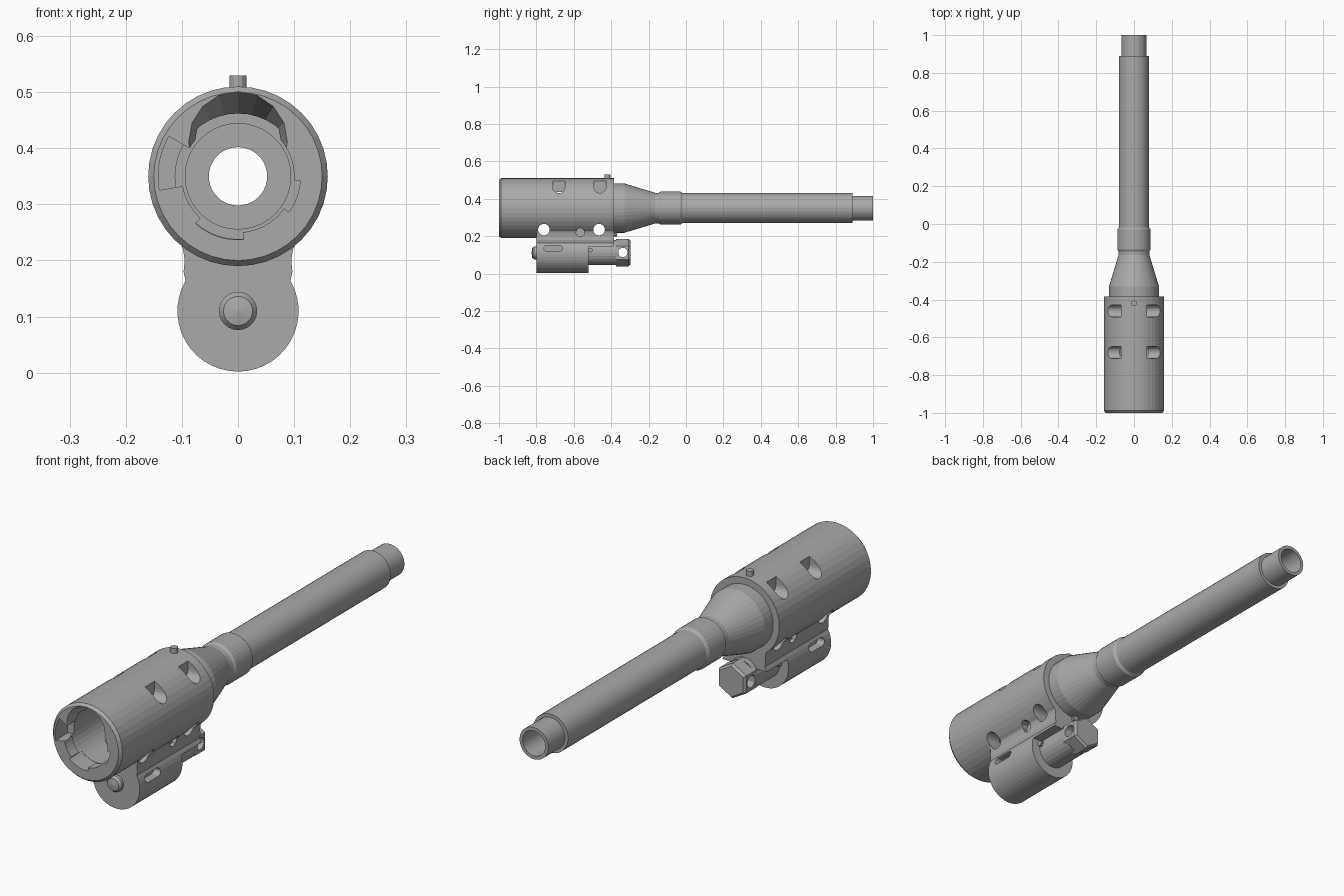
import bpy, bmesh, math
from mathutils import Vector, Matrix

cube = bpy.data.objects.get("Cube")
if cube:
    bpy.data.objects.remove(cube, do_unlink=True)

grey = bpy.data.materials.new("gunmetal grey")
grey.use_nodes = True
grey.diffuse_color = (0.4, 0.4, 0.4, 1)
grey.node_tree.nodes["Principled BSDF"].inputs["Base Color"].default_value = (0.4, 0.4, 0.4, 1)

AXIS = 0.35   # height of the barrel axis
LUG = 0.11    # height of the plunger axis


def finish(bm, name):
    bmesh.ops.remove_doubles(bm, verts=bm.verts, dist=1e-5)
    bmesh.ops.recalc_face_normals(bm, faces=bm.faces)
    mesh = bpy.data.meshes.new(name)
    bm.to_mesh(mesh)
    bm.free()
    mesh.materials.append(grey)
    obj = bpy.data.objects.new(name, mesh)
    bpy.context.collection.objects.link(obj)
    return obj


def revolve(name, profile, z, sides=40):
    """Spin a closed (y, radius) profile around a lengthwise axis."""
    bm = bmesh.new()
    verts = [bm.verts.new((0, y, z + r)) for y, r in profile]
    edges = [bm.edges.new((a, b)) for a, b in zip(verts, verts[1:] + verts[:1])
             if abs(a.co.z - z) + abs(b.co.z - z) > 1e-6]
    bmesh.ops.spin(bm, geom=verts + edges, cent=(0, 0, z), axis=(0, 1, 0),
                   angle=math.tau, steps=sides, use_merge=False)
    return finish(bm, name)


def extrude(name, points, start, offset):
    """Extrude a polygon of 3D points along an offset."""
    bm = bmesh.new()
    face = bm.faces.new([bm.verts.new(Vector(p) + Vector(start)) for p in points])
    new = bmesh.ops.extrude_face_region(bm, geom=[face])["geom"]
    bmesh.ops.translate(bm, vec=offset, verts=[v for v in new if isinstance(v, bmesh.types.BMVert)])
    return finish(bm, name)


def rod(name, a, b, r1, r2=None, sides=20):
    """Cylinder or cone between two points."""
    a, b = Vector(a), Vector(b)
    bm = bmesh.new()
    turn = (b - a).to_track_quat('Z', 'Y').to_matrix().to_4x4()
    bmesh.ops.create_cone(bm, cap_ends=True, segments=sides, radius1=r1,
                          radius2=r1 if r2 is None else r2, depth=(b - a).length,
                          matrix=Matrix.Translation((a + b) / 2) @ turn)
    return finish(bm, name)


def boolean(obj, tool, operation='DIFFERENCE'):
    mod = obj.modifiers.new("cut", 'BOOLEAN')
    mod.operation, mod.object, mod.solver = operation, tool, 'EXACT'
    bpy.context.view_layer.update()
    graph = bpy.context.evaluated_depsgraph_get()
    mesh = bpy.data.meshes.new_from_object(obj.evaluated_get(graph))
    obj.modifiers.clear()
    obj.data = mesh
    bpy.data.objects.remove(tool, do_unlink=True)


def arc(r, a0, a1, n):
    return [(r * math.cos(math.radians(a0 + (a1 - a0) * i / n)),
             r * math.sin(math.radians(a0 + (a1 - a0) * i / n))) for i in range(n + 1)]


# Sleeve body with the lug underneath
sleeve = revolve("sleeve", [(-1, 0), (-1, 0.15), (-0.988, 0.16), (-0.385, 0.16), (-0.385, 0)], AXIS)
right = [(x, z + LUG) for x, z in arc(0.108, -90, 30, 14)]
right += [(0.097, 0.18), (0.095, 0.2), (0.098, 0.22), (0.106, 0.238), (0.106, 0.25)]
outline = right + [(-x, z) for x, z in reversed(right[1:])]
lug = extrude("lug", [(x, 0, z) for x, z in outline], (0, -0.8, 0), (0, 0.415, 0))
boolean(lug, extrude("relief", [(-.2, 0, -.1), (.2, 0, -.1), (.2, 0, .145), (-.2, 0, .145)],
                     (0, -0.52, 0), (0, 0.3, 0)))
boolean(sleeve, lug, 'UNION')

# Stepped bore
boolean(sleeve, revolve("bore", [(-1.1, 0), (-1.1, 0.1), (-0.95, 0.1), (-0.95, 0.112), (-0.6, 0.112),
                                 (-0.6, 0.094), (-0.42, 0.094), (-0.42, 0.052), (-0.3, 0.052),
                                 (-0.3, 0)], AXIS))

# Locking notches and top scoop in the mouth
for a0, a1, r in ((150, 190, 0.142), (228, 275, 0.113), (325, 356, 0.111)):
    shape = arc(r, a0, a1, 8) + arc(0.08, a1, a0, 4)
    boolean(sleeve, extrude("notch", [(x, 0, z) for x, z in shape], (0, -1.05, AXIS), (0, 0.13, 0)))
boolean(sleeve, rod("scoop", (0, -1.01, 0.412), (0, -0.84, 0.395), 0.09, 0.055, 16))

# Upper windows, cross holes, dimples and slots on both sides
for side in (1, -1):
    for y in (-0.68, -0.46):
        u = arc(0.032, 180, 360, 10) + [(0.032, 0.12), (-0.032, 0.12)]
        boolean(sleeve, extrude("window", [(0, p, q) for p, q in u],
                                (side * 0.07, y, 0.462), (side * 0.15, 0, 0)))
    boolean(sleeve, rod("dimple", (side * 0.08, -0.565, 0.22), (side * 0.2, -0.565, 0.22), 0.024, sides=8))
    slot = arc(0.016, 90, 270, 8)
    slot = [(p - 0.034, q) for p, q in slot] + [(0.034 - p, -q) for p, q in slot]
    boolean(sleeve, extrude("slot", [(0, p, q) for p, q in slot],
                            (side * 0.075, -0.71, 0.135), (side * 0.1, 0, 0)))
for y in (-0.76, -0.465):
    boolean(sleeve, rod("cross_hole", (-0.2, y, 0.235), (0.2, y, 0.235), 0.031))

# Barrel with cone, collar and reduced muzzle
revolve("barrel", [(-0.39, 0.052), (-0.39, 0.132), (-0.33, 0.132), (-0.165, 0.082), (-0.145, 0.082),
                   (-0.135, 0.088), (-0.03, 0.088), (-0.018, 0.08), (0.89, 0.08), (0.89, 0.066),
                   (1, 0.066), (1, 0.052)], AXIS)

# Plunger: front knob, shaft and hexagonal nut
revolve("front_knob", [(-0.79, 0), (-0.79, 0.034), (-0.812, 0.034), (-0.822, 0.026), (-0.826, 0)], LUG, 24)
revolve("plunger_shaft", [(-0.53, 0), (-0.53, 0.067), (-0.36, 0.067), (-0.36, 0)], LUG + 0.002, 24)
nut = revolve("hex_nut", [(-0.375, 0), (-0.375, 0.073), (-0.307, 0.073), (-0.297, 0.064), (-0.297, 0)],
              LUG + 0.002, 6)
boolean(nut, rod("nut_hole", (-0.2, -0.338, 0.113), (0.2, -0.338, 0.113), 0.025))

# Small pins
rod("sight_pin", (0, -0.42, 0.49), (0, -0.42, 0.53), 0.015, sides=12)
rod("retaining_pin", (0, -0.4, 0.21), (0, -0.368, 0.21), 0.012, sides=10)
rod("shaft_key", (-0.078, -0.51, 0.125), (0.078, -0.51, 0.125), 0.012, sides=10)
